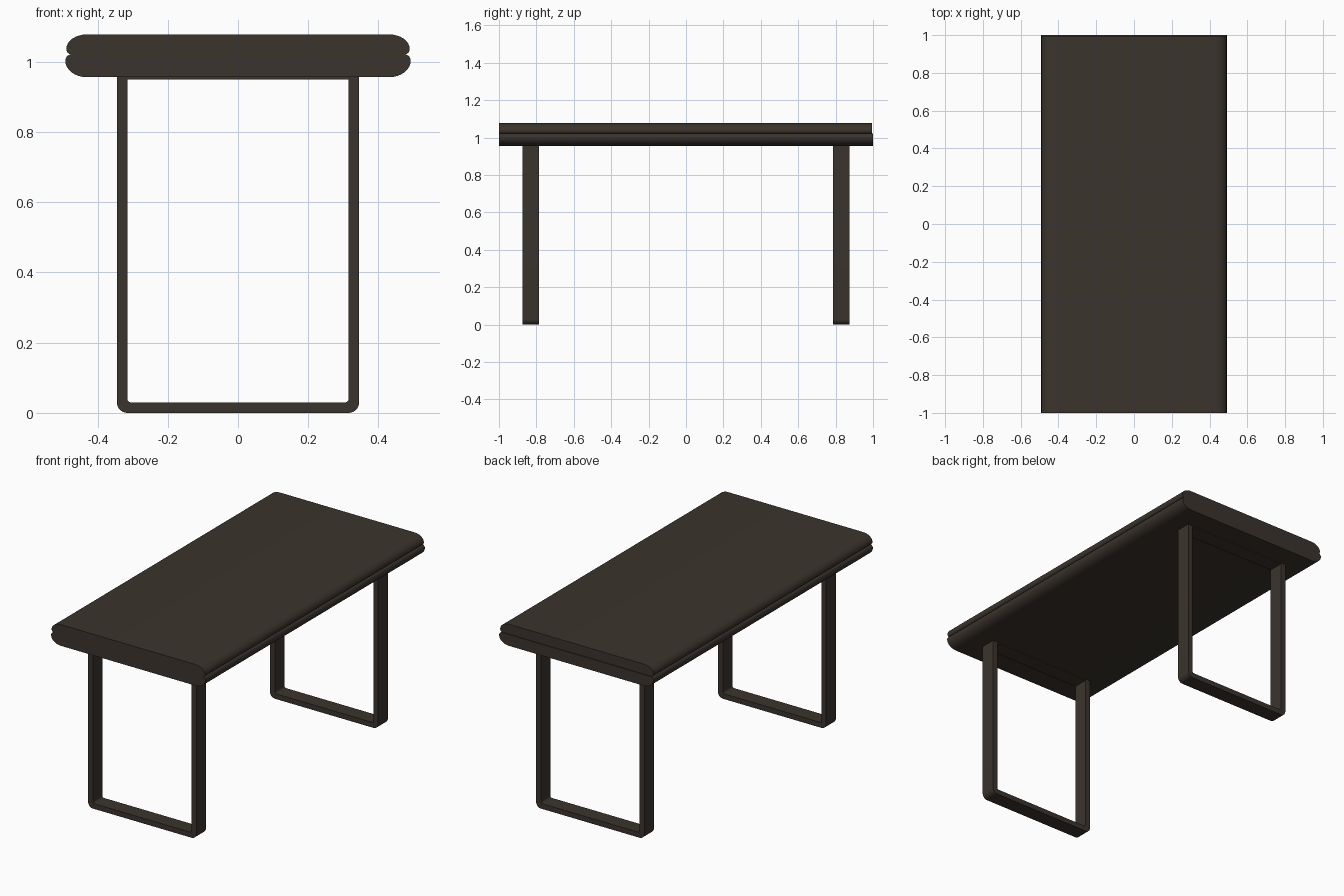
import bpy, bmesh
from math import sin, cos, pi

if "Cube" in bpy.data.objects:
    bpy.data.objects.remove(bpy.data.objects["Cube"], do_unlink=True)

# Single dark wood colour
wood = bpy.data.materials.new("dark brown wood")
wood.use_nodes = True
colour = (0.044, 0.034, 0.026, 1)
wood.diffuse_color = colour
bsdf = wood.node_tree.nodes["Principled BSDF"]
bsdf.inputs["Base Color"].default_value = colour
bsdf.inputs["Roughness"].default_value = 0.7


def arc(cx, cz, rx, rz, start, end, steps=8):
    """Points on an elliptical arc, angles in quarter turns."""
    angles = [(start + (end - start) * i / steps) * pi / 2 for i in range(steps + 1)]
    return [(cx + rx * cos(a), cz + rz * sin(a)) for a in angles]


def mirrored(half):
    """Close a right-hand half profile with its mirror image."""
    return half + [(-x, z) for x, z in reversed(half)]


def finish(name, bm):
    bmesh.ops.recalc_face_normals(bm, faces=bm.faces)
    mesh = bpy.data.meshes.new(name)
    bm.to_mesh(mesh)
    bm.free()
    mesh.materials.append(wood)
    ob = bpy.data.objects.new(name, mesh)
    bpy.context.collection.objects.link(ob)
    bpy.ops.object.select_all(action="DESELECT")
    ob.select_set(True)
    bpy.context.view_layer.objects.active = ob
    bpy.ops.object.shade_smooth_by_angle(angle=0.6)
    return ob


def ring(bm, points, y):
    return [bm.verts.new((x, y, z)) for x, z in points]


def bridge(bm, a, b):
    for i in range(len(a)):
        j = (i + 1) % len(a)
        bm.faces.new((a[i], a[j], b[j], b[i]))


def slab(name, points, y0, y1):
    bm = bmesh.new()
    front, back = ring(bm, points, y0), ring(bm, points, y1)
    bridge(bm, front, back)
    bm.faces.new(front)
    bm.faces.new(back)
    return finish(name, bm)


def frame(name, outer, inner, y0, y1):
    bm = bmesh.new()
    loops = [ring(bm, p, y) for p, y in
             ((outer, y0), (outer, y1), (inner, y1), (inner, y0))]
    for i in range(4):
        bridge(bm, loops[i], loops[(i + 1) % 4])
    return finish(name, bm)


# Table top: two rounded boards with a groove between them
lower = arc(0.43, 1.003, 0.062, 0.047, -1, 0) + arc(0.475, 1.003, 0.017, 0.018, 0, 1, 4)
upper = arc(0.475, 1.037, 0.014, 0.016, -1, 0, 4) + arc(0.43, 1.037, 0.059, 0.041, 0, 1)
slab("table_top_lower_board", mirrored(lower), -1, 1)
slab("table_top_upper_board", mirrored(upper), -1, 0.995)

# Leg frames: flat-bar loops with rounded bottom corners
outer = arc(0.315, 0.03, 0.03, 0.03, -1, 0) + [(0.345, 0.965)]
inner = arc(0.305, 0.04, 0.01, 0.01, -1, 0) + [(0.315, 0.95)]
for side, centre in (("front", -0.829), ("back", 0.829)):
    frame(side + "_leg_frame", mirrored(outer), mirrored(inner),
          centre - 0.044, centre + 0.044)
